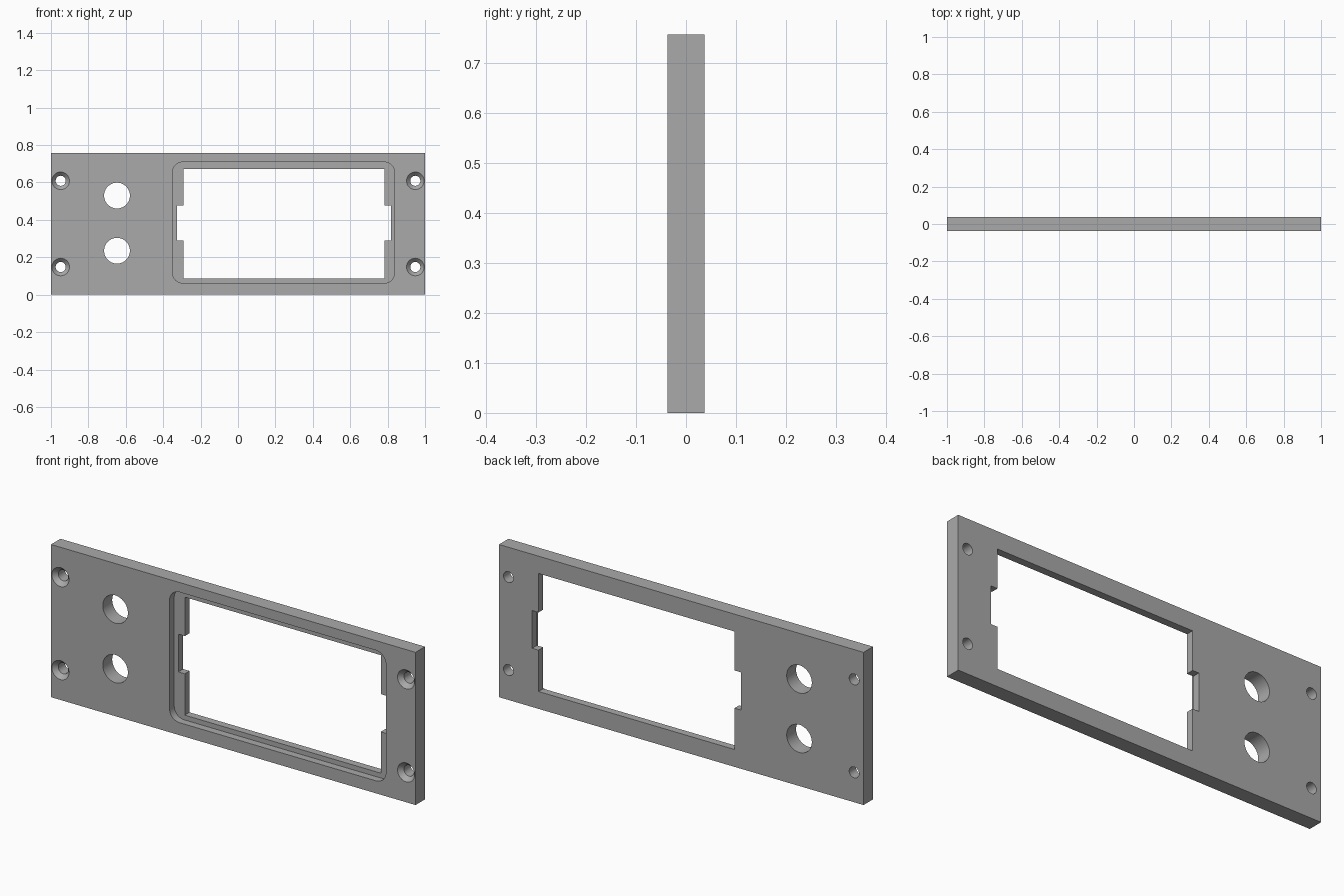
import bpy, bmesh
from math import sin, cos, pi, radians

cube = bpy.data.objects.get("Cube")
if cube:
    bpy.data.objects.remove(cube, do_unlink=True)

FRONT, BACK, HEIGHT = -0.037, 0.037, 0.757
OUT = 0.02  # how far cutters overshoot the plate

grey = bpy.data.materials.new("plain grey")
grey.use_nodes = True
grey.diffuse_color = (0.4, 0.4, 0.4, 1)
grey.node_tree.nodes["Principled BSDF"].inputs["Base Color"].default_value = (0.4, 0.4, 0.4, 1)


def rectangle(x0, x1, z0, z1):
    return [(x0, z0), (x1, z0), (x1, z1), (x0, z1)]


def circle(cx, cz, r, n=48):
    return [(cx + r * cos(2 * pi * i / n), cz + r * sin(2 * pi * i / n)) for i in range(n)]


def rounded(x0, x1, z0, z1, r, n=10):
    corners = [(x1 - r, z1 - r), (x0 + r, z1 - r), (x0 + r, z0 + r), (x1 - r, z0 + r)]
    return [(cx + r * cos(pi / 2 * (q + i / n)), cz + r * sin(pi / 2 * (q + i / n)))
            for q, (cx, cz) in enumerate(corners) for i in range(n + 1)]


def loft(name, sections):
    """Solid through matching (outline, y) sections, capped at both ends."""
    bm = bmesh.new()
    rings = [[bm.verts.new((x, y, z)) for x, z in outline] for outline, y in sections]
    for a, b in zip(rings, rings[1:]):
        for i in range(len(a)):
            j = (i + 1) % len(a)
            bm.faces.new((a[i], a[j], b[j], b[i]))
    bm.faces.new(rings[0])
    bm.faces.new(rings[-1])
    bmesh.ops.recalc_face_normals(bm, faces=bm.faces)
    mesh = bpy.data.meshes.new(name)
    bm.to_mesh(mesh)
    bm.free()
    mesh.materials.append(grey)
    obj = bpy.data.objects.new(name, mesh)
    bpy.context.collection.objects.link(obj)
    return obj


def through(name, outline):
    return loft(name, [(outline, FRONT - OUT), (outline, BACK + OUT)])


panel = loft("front_panel", [(rectangle(-1, 1, 0, HEIGHT), FRONT),
                             (rectangle(-1, 1, 0, HEIGHT), BACK)])

# Display recess and the window with a notch on each side
recess = rounded(-0.35, 0.837, 0.062, 0.709, 0.055)
cutters = [loft("recess_cutter", [(recess, FRONT - OUT), (recess, 0.0)])]
left, right, bottom, top = -0.292, 0.783, 0.086, 0.671
low, high, notch = 0.291, 0.478, 0.035
cutters.append(through("window_cutter", [
    (left, bottom), (right, bottom), (right, low), (right + notch, low),
    (right + notch, high), (right, high), (right, top), (left, top),
    (left, high), (left - notch, high), (left - notch, low), (left, low)]))

# Two control holes
for z in (0.235, 0.53):
    cutters.append(through("control_hole_cutter", circle(-0.647, z, 0.069)))

# Countersunk screw holes in the corners
for x in (-0.948, 0.948):
    for z in (0.148, 0.609):
        wide, narrow = circle(x, z, 0.047), circle(x, z, 0.027)
        cutters.append(loft("screw_hole_cutter", [
            (wide, FRONT - OUT), (wide, FRONT), (narrow, FRONT + 0.022), (narrow, BACK + OUT)]))

# Cut everything out of the panel
bpy.ops.object.select_all(action="DESELECT")
panel.select_set(True)
bpy.context.view_layer.objects.active = panel
for cutter in cutters:
    mod = panel.modifiers.new(cutter.name, "BOOLEAN")
    mod.operation, mod.solver, mod.object = "DIFFERENCE", "EXACT", cutter
    bpy.ops.object.modifier_apply(modifier=mod.name)
    bpy.data.objects.remove(cutter, do_unlink=True)
bpy.ops.object.shade_smooth_by_angle(angle=radians(30))
